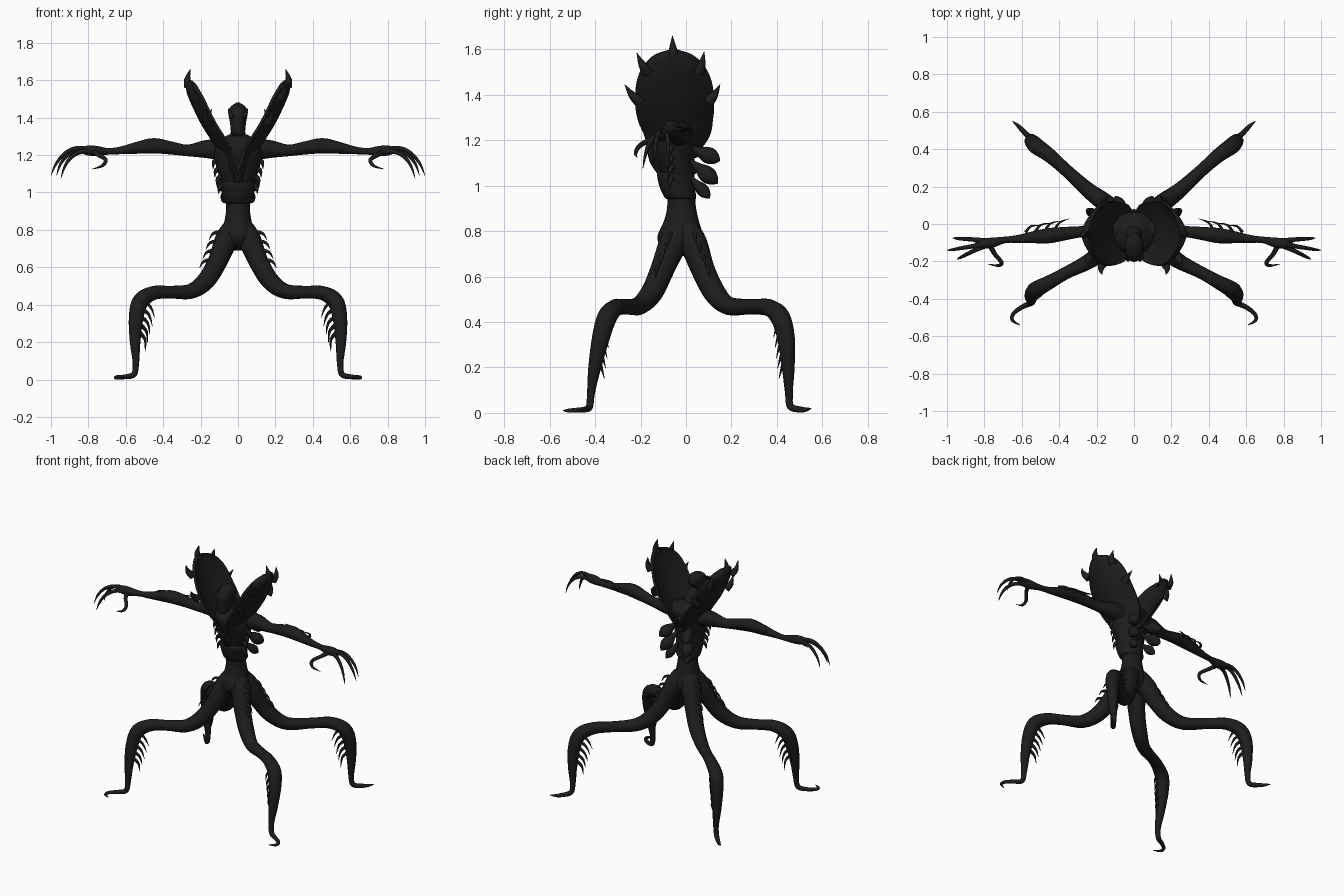
import bpy, math
from mathutils import Vector

mat = bpy.data.materials.new("dark_chitin")
mat.diffuse_color = (0.012, 0.012, 0.012, 1)


def make(name, verts, faces):
    me = bpy.data.meshes.new(name)
    me.from_pydata(verts, [], faces)
    me.materials.append(mat)
    me.update()
    ob = bpy.data.objects.new(name, me)
    bpy.context.collection.objects.link(ob)
    bpy.context.view_layer.objects.active = ob
    bpy.ops.object.select_all(action='DESELECT')
    ob.select_set(True)
    bpy.ops.object.mode_set(mode='EDIT')
    bpy.ops.mesh.select_all(action='SELECT')
    bpy.ops.mesh.normals_make_consistent(inside=False)
    bpy.ops.object.mode_set(mode='OBJECT')
    bpy.ops.object.shade_smooth_by_angle(angle=math.radians(50))
    return ob


def spline(rows, sub):
    # Catmull-Rom through rows of any dimension
    out = []
    for i in range(len(rows) - 1):
        p = [rows[max(i - 1, 0)], rows[i], rows[i + 1], rows[min(i + 2, len(rows) - 1)]]
        for k in range(sub):
            t = k / sub
            out.append([0.5 * (2 * b + (c - a) * t + (2 * a - 5 * b + 4 * c - d) * t * t
                               + (3 * b - a - 3 * c + d) * t ** 3) for a, b, c, d in zip(*p)])
    return out + [list(rows[-1])]


def skin(name, rings):
    n = len(rings[0])
    faces = [(r * n + k, r * n + (k + 1) % n, (r + 1) * n + (k + 1) % n, (r + 1) * n + k)
             for r in range(len(rings) - 1) for k in range(n)]
    faces += [tuple(range(n)), tuple(range((len(rings) - 1) * n, len(rings) * n))]
    return make(name, [v for r in rings for v in r], faces)


def tube(name, rows, n=12, sub=4):
    # rows of x, y, z, radius
    pts = spline(rows, sub)
    P = [Vector(p[:3]) for p in pts]
    rings, prev, u = [], None, None
    for i, p in enumerate(P):
        t = (P[min(i + 1, len(P) - 1)] - P[max(i - 1, 0)]).normalized()
        u = t.orthogonal().normalized() if prev is None else prev.rotation_difference(t) @ u
        v, r, prev = t.cross(u), max(pts[i][3], 0.001), t
        rings.append([p + r * (math.cos(a) * u + math.sin(a) * v)
                      for a in (2 * math.pi * k / n for k in range(n))])
    return skin(name, rings)


def pair(name, rows, **kw):
    for s, side in ((1, "right"), (-1, "left")):
        tube(f"{name}_{side}", [(s * x, y, z, r) for x, y, z, r in rows], **kw)


def spike(name, base, tip, r, bend=(0, 0, 0)):
    b, t = Vector(base), Vector(tip)
    m = (b + t) / 2 + Vector(bend)
    pair(name, [(*b, r), (*m, r * .65), (*t, .001)], n=8, sub=3)


def column(name, rows, n=24, sub=4):
    # rows of z, y centre, half width, half depth
    skin(name, [[(rx * math.cos(a), y + ry * math.sin(a), z)
                 for a in (2 * math.pi * k / n for k in range(n))]
                for z, y, rx, ry in spline(rows, sub)])


# torso, with an overlapping waist plate
column("torso", [(.69, -.02, .02, .03), (.73, -.02, .065, .09), (.78, -.025, .085, .1),
                 (.85, -.02, .072, .075), (.92, -.02, .063, .062), (1.0, -.025, .075, .065),
                 (1.1, -.045, .105, .08), (1.2, -.05, .13, .105), (1.26, -.045, .12, .11),
                 (1.31, -.04, .05, .06)])
column("waist_plate", [(.94, -.02, .06, .06), (.95, -.025, .078, .07), (1.0, -.04, .085, .078),
                       (1.05, -.045, .092, .082), (1.06, -.045, .07, .07)])

# neck and head with long skull and narrow jaw
tube("neck", [(0, -.04, 1.25, .06), (0, -.06, 1.32, .04), (0, -.09, 1.38, .035)])
column("head", [(1.30, -.155, .018, .022), (1.315, -.155, .036, .04), (1.35, -.15, .04, .05),
                (1.38, -.14, .044, .062), (1.42, -.125, .051, .075), (1.455, -.115, .042, .06),
                (1.475, -.11, .018, .028), (1.482, -.11, .004, .005)])
spike("brow", (.03, -.19, 1.40), (.045, -.13, 1.45), .012, (.01, -.01, .01))

# large curved collar shields, lofted as closed bowed slabs
profile = spline([(1.03, .01, -.08, .03), (1.1, .045, -.07, .09), (1.2, .1, -.04, .14),
                  (1.28, .145, -.047, .166), (1.36, .195, -.05, .174), (1.45, .24, -.052, .165),
                  (1.52, .27, -.054, .134), (1.565, .28, -.055, .085), (1.587, .28, -.055, .02)], 4)
for s, side in ((1, "right"), (-1, "left")):
    rings, m = [], 14
    for z, x, y, w in profile:
        line = [-1 + 2 * k / m for k in range(m + 1)]
        bow = .065 * min(1, w / .15)
        rise = .035 * w / .17
        out = [(s * (x - bow * q * q), y + w * q, z + rise * q * q * .3) for q in line]
        inn = [(s * (x - .028 - bow * .8 * q * q), y + w * q * .97, z + .012) for q in reversed(line)]
        rings.append(out + inn)
    skin("collar_shield_" + side, rings)

# horns around the shield rim
for b, t, r in (((.262, -.055, 1.565), (.255, -.06, 1.66), .026),
                ((.225, -.17, 1.5), (.245, -.217, 1.585), .026),
                ((.225, .06, 1.5), (.235, .08, 1.59), .026),
                ((.16, -.205, 1.37), (.17, -.27, 1.445), .026),
                ((.16, .1, 1.37), (.14, .15, 1.445), .026)):
    spike("collar_horn", b, t, r, (.012, 0, -.008))

# spinal bumps
for k in range(4):
    z = 1.22 - k * .075
    y = .055 - k * .014
    tube("spine_bump", [(0, y - .02, z, .024), (0, y, z, .024), (0, y + .018, z - .004, .014),
                        (0, y + .024, z - .006, .002)], n=10)

# leaf-shaped sacs on the back
for b, t, r in (((.05, .02, 1.17), (.10, .15, 1.11), .036),
                ((.05, .02, 1.11), (.095, .14, 1.01), .036),
                ((.04, .02, 1.04), (.08, .105, .945), .027)):
    b, t = Vector(b), Vector(t)
    pair("back_sac", [(*b.lerp(t, f), r * k) for f, k in
                      ((0, .25), (.25, .5), (.5, .95), (.7, 1), (.88, .6), (1, .05))])

# rib tips
for k in range(4):
    z = 1.16 - k * .045
    w = .115 - k * .01
    spike("rib", (w - .02, -.06, z + .02), (w + .018, -.075, z - .035), .018, (.015, 0, .01))

# arms
pair("arm", [(.08, -.03, 1.23, .06), (.17, -.03, 1.232, .05), (.27, -.04, 1.225, .032),
             (.36, -.05, 1.238, .036), (.45, -.062, 1.25, .042), (.53, -.07, 1.24, .034),
             (.62, -.08, 1.226, .022), (.69, -.085, 1.22, .018), (.76, -.1, 1.222, .028),
             (.81, -.105, 1.225, .026), (.85, -.107, 1.222, .008)])
pair("finger_back", [(.79, -.09, 1.225, .014), (.86, -.083, 1.225, .012), (.91, -.08, 1.2, .01),
                     (.95, -.077, 1.15, .007), (.97, -.075, 1.09, .001)], n=8)
pair("finger_middle", [(.79, -.105, 1.23, .014), (.87, -.12, 1.235, .012), (.93, -.13, 1.205, .01),
                       (.975, -.138, 1.15, .007), (1.0, -.14, 1.09, .001)], n=8)
pair("finger_front", [(.79, -.115, 1.222, .014), (.85, -.14, 1.215, .012), (.9, -.165, 1.18, .01),
                      (.93, -.18, 1.13, .007), (.947, -.19, 1.075, .001)], n=8)
pair("thumb", [(.77, -.11, 1.215, .016), (.745, -.16, 1.2, .012), (.708, -.205, 1.175, .011),
               (.725, -.222, 1.143, .008), (.78, -.215, 1.125, .001)], n=8)

# forearm spines
for k in range(4):
    x = .41 + .05 * k
    spike("arm_spine", (x + .02, -.045, 1.25), (x - .065, .028 - .012 * k, 1.245), .009, (.012, .015, 0))

# four legs: shared x and z path, separate depth for front and back
shape = [(.03, .80, .06), (.065, .74, .062), (.11, .63, .053), (.17, .53, .049), (.25, .472, .041),
         (.36, .467, .034), (.45, .463, .038), (.52, .42, .044), (.545, .33, .04), (.55, .2, .029),
         (.546, .09, .018), (.556, .028, .016), (.6, .015, .013)]
depth = {"front": (-.03, -.06, -.105, -.15, -.205, -.26, -.31, -.348, -.375, -.402, -.418, -.425, -.445),
         "back": (.0, .035, .075, .125, .185, .285, .365, .415, .44, .45, .453, .46, .505)}
toes = {"front": [(.645, -.48, .012, .011), (.65, -.515, .01, .009), (.61, -.54, .01, .002)],
        "back": [(.625, .53, .015, .009), (.65, .55, .02, .002)]}
for end, ys in depth.items():
    d = -1 if end == "front" else 1
    pair(end + "_leg", [(x, y, z, r) for (x, z, r), y in zip(shape, ys)] + toes[end])
    # shin spines, pointing inward and down
    for k in range(5):
        z = .43 - k * .045
        y = d * (.37 + .006 * k) + (.0 if d < 0 else .05)
        spike(end + "_shin_spine", (.525, y, z), (.445 + .013 * k, y - d * .035, z - .1), .012, (-.015, 0, .012))
    # thigh spines, pointing outward
    for k in range(4):
        z = .79 - k * .05
        x = .085 + k * .017
        y = d * (.05 + .02 * k) - .015
        spike(end + "_thigh_spine", (x, y, z), (x + .07, y + d * .01, z - .045), .012, (.012, 0, .014))
